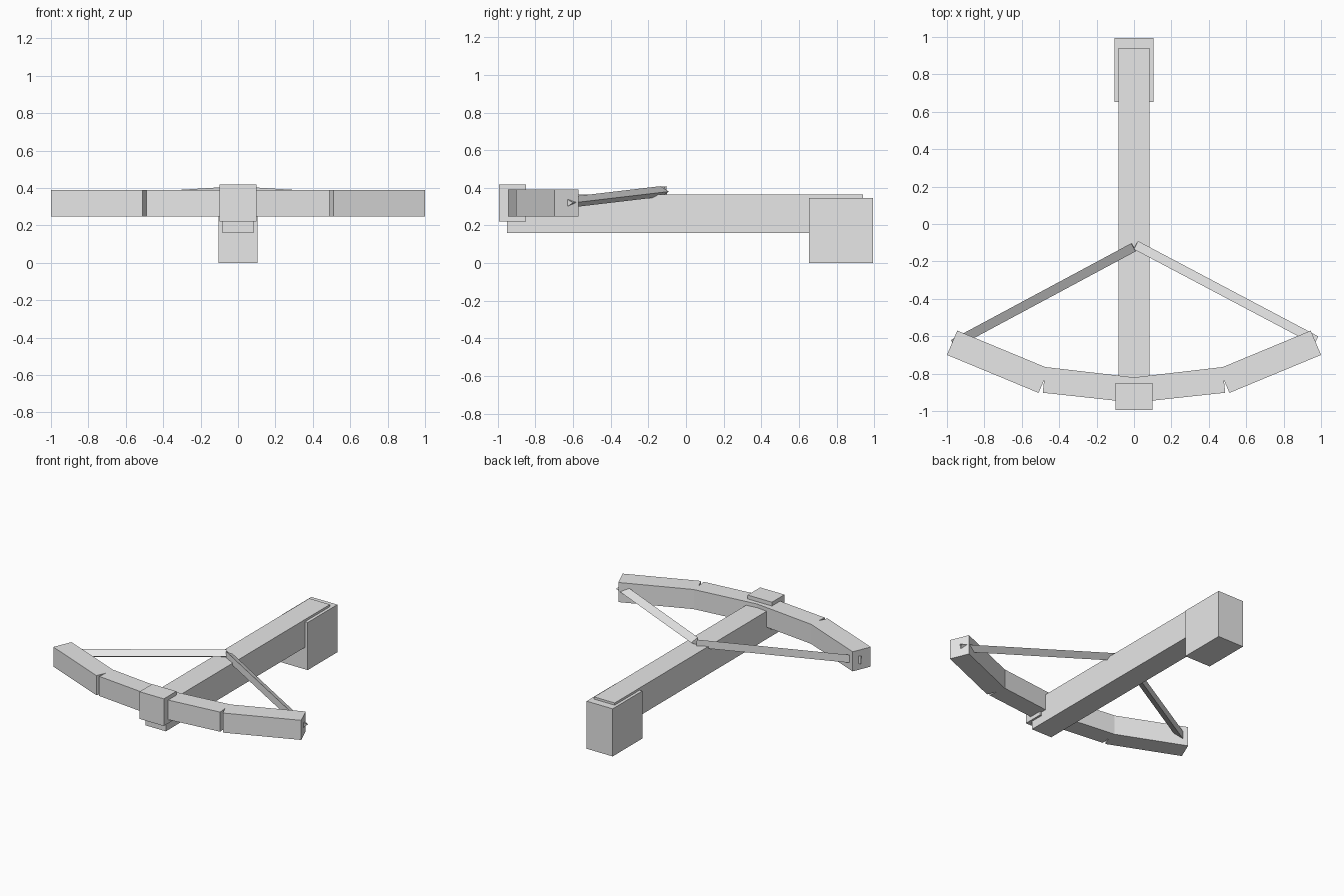
import bpy, bmesh
from mathutils import Vector

if "Cube" in bpy.data.objects:
    bpy.data.objects.remove(bpy.data.objects["Cube"])

grey = bpy.data.materials.new("plain_grey")
grey.diffuse_color = (0.8, 0.8, 0.8, 1)
grey.use_nodes = True
grey.node_tree.nodes["Principled BSDF"].inputs["Base Color"].default_value = grey.diffuse_color


def loft(name, rings, ends):
    """Solid joining two matching loops of points."""
    bm = bmesh.new()
    a, b = [[bm.verts.new(p) for p in ring] for ring in (rings, ends)]
    n = len(a)
    bm.faces.new(a)
    bm.faces.new(b)
    for i in range(n):
        j = (i + 1) % n
        bm.faces.new((a[i], a[j], b[j], b[i]))
    bmesh.ops.recalc_face_normals(bm, faces=bm.faces)
    mesh = bpy.data.meshes.new(name)
    bm.to_mesh(mesh)
    bm.free()
    mesh.materials.append(grey)
    obj = bpy.data.objects.new(name, mesh)
    bpy.context.collection.objects.link(obj)
    return obj


def slab(name, plan, z0, z1):
    """Flat plan outline raised from z0 to z1."""
    return loft(name, [(x, y, z0) for x, y in plan], [(x, y, z1) for x, y in plan])


def box(name, half_x, y0, y1, z0, z1):
    return slab(name, [(-half_x, y0), (half_x, y0), (half_x, y1), (-half_x, y1)], z0, z1)


# Stock, shoulder butt and nose block
box("stock", 0.083, -0.95, 0.94, 0.16, 0.363)
box("butt", 0.105, 0.653, 0.995, 0.0, 0.347)
box("nose_block", 0.098, -0.995, -0.85, 0.22, 0.418)

# Bow limbs: an inner and an outer straight piece on each side, with a notch between
inner = [(0, -0.955), (0.488, -0.902), (0.473, -0.765), (0, -0.82)]
outer = [(0.51, -0.903), (1.0, -0.70), (0.945, -0.57), (0.455, -0.773)]
for side, s in (("left", -1), ("right", 1)):
    for part, plan in (("inner", inner), ("outer", outer)):
        slab(f"{side}_{part}_limb", [(s * x, y) for x, y in plan], 0.247, 0.39)


# Bowstring halves: three-sided bars, one ridge facing back and one facing front
def string(name, start, end, ridge):
    start, end = Vector(start), Vector(end)
    along = (end - start).normalized()
    out = along.cross(Vector((0, 0, 1))).normalized() * ridge
    up = out.cross(along).normalized()
    r = 0.033
    tri = [out * r, -out * r / 2 + up * r * 0.866, -out * r / 2 - up * r * 0.866]
    loft(name, [start + t for t in tri], [end + t for t in tri])


string("right_string", (0.006, -0.120, 0.38), (0.970, -0.630, 0.32), -1)
string("left_string", (-0.970, -0.634, 0.32), (-0.006, -0.117, 0.38), 1)
